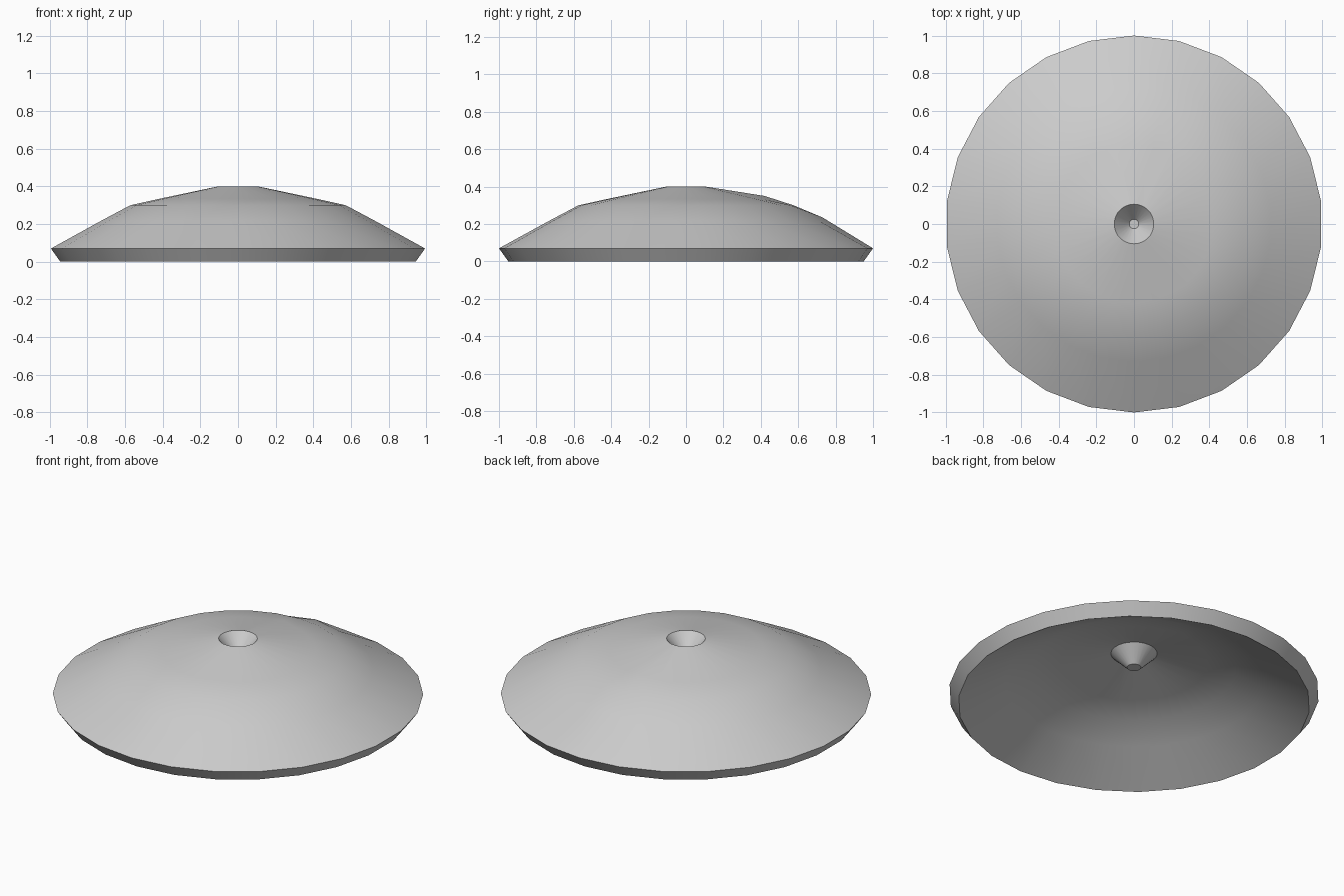
import bpy, bmesh, math

cube = bpy.data.objects.get("Cube")
if cube:
    bpy.data.objects.remove(cube, do_unlink=True)

SIDES = 26

# Plain grey material
grey = bpy.data.materials.new("plain_grey")
grey.use_nodes = True
colour = (0.6, 0.6, 0.6, 1)
grey.diffuse_color = colour
grey.node_tree.nodes["Principled BSDF"].inputs["Base Color"].default_value = colour

# Cross-section (radius, height, bulge on the back seam): funnel, dome, rim, underside
profile = [
    (0.025, 0.312, 0), (0.105, 0.40, 0),
    (0.42, 0.334, 0.016), (0.575, 0.30, 0), (0.73, 0.218, 0.017),
    (1.0, 0.07, 0), (0.95, 0.0, 0),
    (0.70, 0.138, 0.017), (0.55, 0.22, 0), (0.40, 0.254, 0.016),
    (0.125, 0.315, 0), (0.038, 0.228, 0),
]

# Revolve the section into a thick dished shell
bm = bmesh.new()
rings = []
for radius, height, bulge in profile:
    ring = []
    for i in range(SIDES):
        a = math.pi / 2 + math.tau * i / SIDES
        z = height + (bulge if i == 0 else 0)
        ring.append(bm.verts.new((radius * math.cos(a), radius * math.sin(a), z)))
    rings.append(ring)
for low, high in zip(rings, rings[1:]):
    for i in range(SIDES):
        j = (i + 1) % SIDES
        bm.faces.new((low[i], high[i], high[j], low[j]))

# Close the funnel floor, above and below
bm.faces.new(rings[0])
bm.faces.new(rings[-1])
bmesh.ops.recalc_face_normals(bm, faces=bm.faces[:])

mesh = bpy.data.meshes.new("dished_cover")
bm.to_mesh(mesh)
bm.free()
mesh.materials.append(grey)
cover = bpy.data.objects.new("dished_cover", mesh)
bpy.context.collection.objects.link(cover)

# Smooth dome with crisp rim and funnel edges
bpy.ops.object.select_all(action='DESELECT')
cover.select_set(True)
bpy.context.view_layer.objects.active = cover
bpy.ops.object.shade_smooth_by_angle(angle=math.radians(30))
